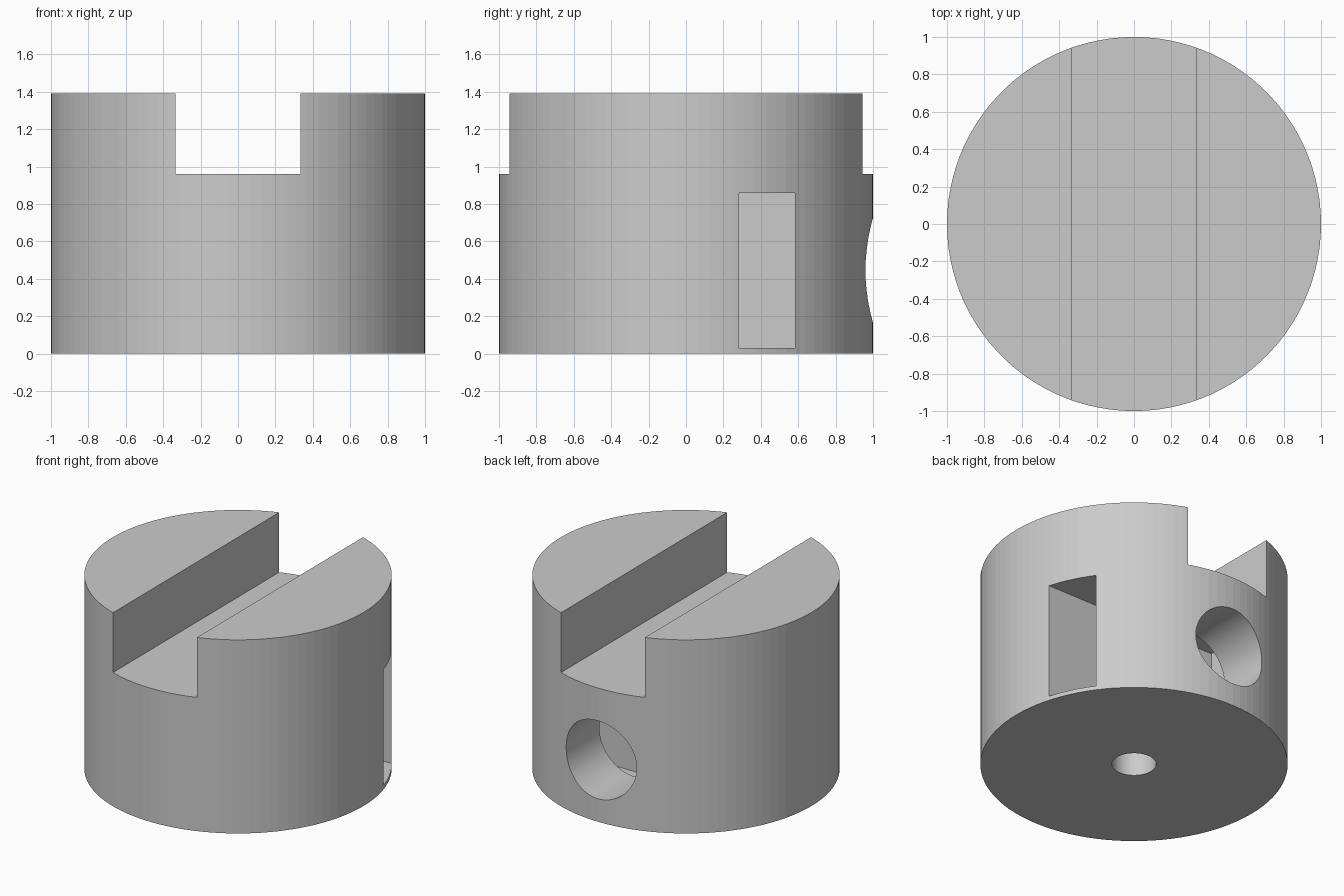
import bpy
from math import radians

default_cube = bpy.data.objects.get("Cube")
if default_cube:
    bpy.data.objects.remove(default_cube, do_unlink=True)

HEIGHT = 1.39
HOLE_Z = 0.445

# Single grey finish
grey = bpy.data.materials.new("plain_grey")
grey.use_nodes = True
grey.diffuse_color = (0.6, 0.6, 0.6, 1)
grey.node_tree.nodes["Principled BSDF"].inputs["Base Color"].default_value = (0.6, 0.6, 0.6, 1)


def cylinder(name, radius, length, location, rotation=(0, 0, 0), sides=100):
    bpy.ops.mesh.primitive_cylinder_add(vertices=sides, radius=radius, depth=length,
                                        location=location, rotation=rotation)
    obj = bpy.context.object
    obj.name = name
    obj.data.materials.append(grey)
    return obj


def box(name, low, high):
    centre = [(a + b) / 2 for a, b in zip(low, high)]
    bpy.ops.mesh.primitive_cube_add(size=1, location=centre)
    obj = bpy.context.object
    obj.name = name
    obj.scale = [b - a for a, b in zip(low, high)]
    obj.data.materials.append(grey)
    return obj


def cut(target, cutter):
    cutter.hide_render = True
    bpy.context.view_layer.update()
    mod = target.modifiers.new(cutter.name, "BOOLEAN")
    mod.operation = "DIFFERENCE"
    mod.solver = "EXACT"
    mod.object = cutter
    bpy.context.view_layer.objects.active = target
    bpy.ops.object.modifier_apply(modifier=mod.name)
    bpy.data.objects.remove(cutter, do_unlink=True)


# Round body
body = cylinder("knob_body", 1.0, HEIGHT, (0, 0, HEIGHT / 2))

# Groove across the top, front to back
cut(body, box("top_groove", (-0.333, -1.2, 0.96), (0.333, 1.2, 1.6)))

# Blind shaft bore in the underside
cut(body, cylinder("shaft_bore", 0.144, 1.0, (0, 0, 0.25)))

# Screw hole from the back into the bore
cut(body, cylinder("screw_hole", 0.28, 1.2, (0, 0.6, HOLE_Z), (radians(90), 0, 0)))

# Nut pocket entering from the left side
cut(body, box("nut_pocket", (-0.42, 0.283, 0.03), (1.2, 0.583, 0.86)))
